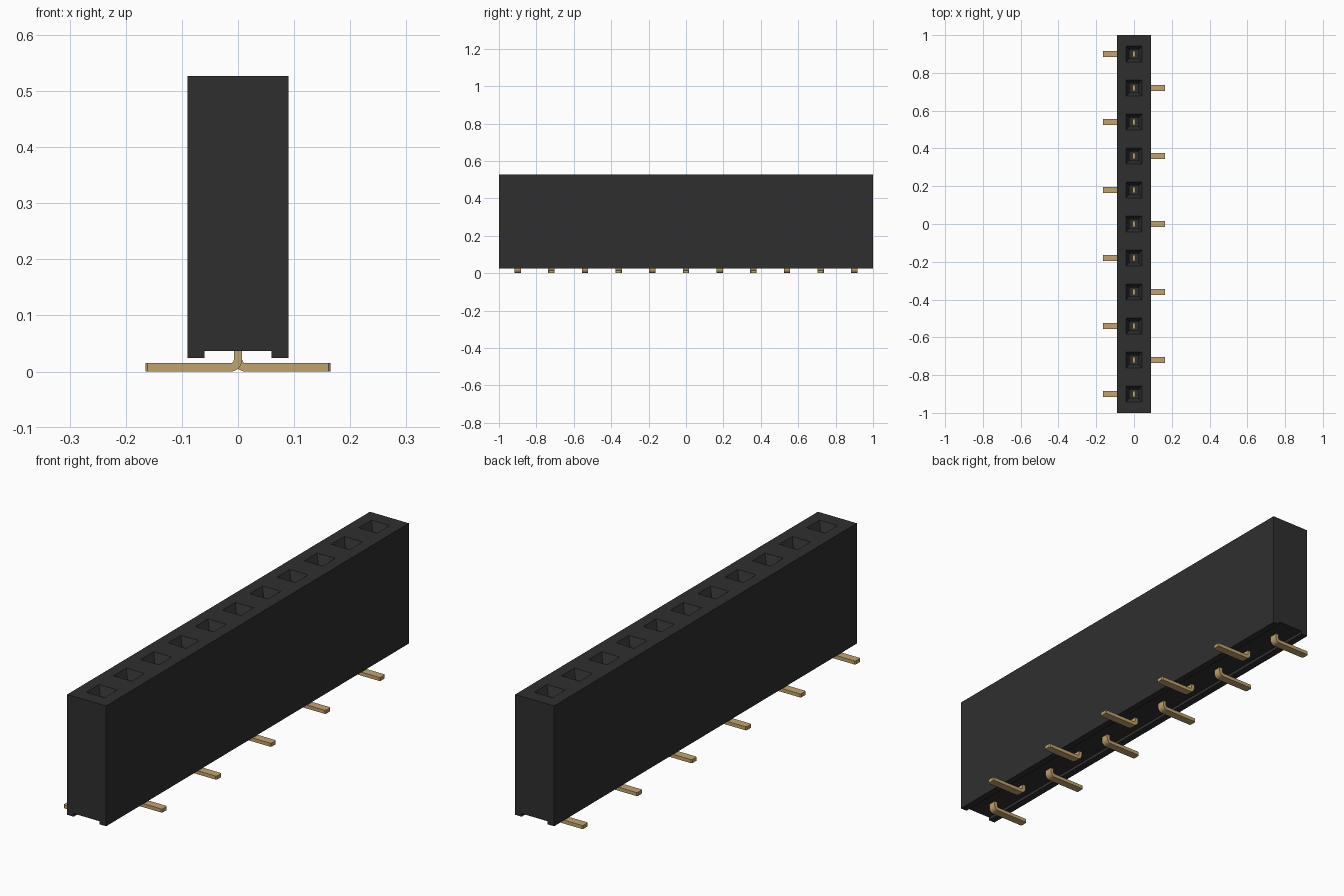
import bpy, bmesh, math

if "Cube" in bpy.data.objects:
    bpy.data.objects.remove(bpy.data.objects["Cube"], do_unlink=True)

COUNT, PITCH = 11, 0.18
CENTRES = [(i - (COUNT - 1) / 2) * PITCH for i in range(COUNT)]
HALF_X, HALF_Y = 0.09, 1.0
BASE, CEILING, TOP = 0.024, 0.037, 0.527


def material(name, colour):
    mat = bpy.data.materials.new(name)
    mat.use_nodes = True
    mat.diffuse_color = (*colour, 1)
    bsdf = mat.node_tree.nodes["Principled BSDF"]
    bsdf.inputs["Base Color"].default_value = (*colour, 1)
    bsdf.inputs["Roughness"].default_value = 0.6
    return mat


def finish(name, bm, mat):
    bmesh.ops.remove_doubles(bm, verts=bm.verts, dist=1e-5)
    bmesh.ops.recalc_face_normals(bm, faces=bm.faces)
    mesh = bpy.data.meshes.new(name)
    bm.to_mesh(mesh)
    bm.free()
    mesh.materials.append(mat)
    obj = bpy.data.objects.new(name, mesh)
    bpy.context.collection.objects.link(obj)
    return obj


def rect(bm, x, y0, y1, z):
    return [bm.verts.new(p) for p in ((-x, y0, z), (x, y0, z), (x, y1, z), (-x, y1, z))]


def bridge(bm, a, b):
    n = len(a)
    for i in range(n):
        j = (i + 1) % n
        bm.faces.new((a[i], a[j], b[j], b[i]))


black = material("black plastic", (0.028, 0.028, 0.028))
gold = material("gold metal", (0.53, 0.37, 0.155))

# Housing: one slice per socket, with a channel along the underside
profile = [(HALF_X, TOP), (HALF_X, BASE), (0.06, BASE), (0.06, CEILING),
           (-0.06, CEILING), (-0.06, BASE), (-HALF_X, BASE), (-HALF_X, TOP)]
bm = bmesh.new()
for i, c in enumerate(CENTRES):
    y0 = -HALF_Y if i == 0 else c - PITCH / 2
    y1 = HALF_Y if i == COUNT - 1 else c + PITCH / 2
    near = [bm.verts.new((x, y0, z)) for x, z in profile]
    far = [bm.verts.new((x, y1, z)) for x, z in profile]
    for k in range(len(profile) - 1):
        bm.faces.new((near[k], near[k + 1], far[k + 1], far[k]))
    if i == 0:
        bm.faces.new(near)
    if i == COUNT - 1:
        bm.faces.new(far)
    # Socket: square mouth, tapered funnel, straight shaft and floor
    rings = [rect(bm, HALF_X, y0, y1, TOP)]
    for r, z in ((0.042, TOP), (0.024, TOP - 0.035), (0.024, 0.10)):
        rings.append(rect(bm, r, c - r, c + r, z))
    for a, b in zip(rings, rings[1:]):
        bridge(bm, a, b)
    bm.faces.new(rings[-1])
finish("housing", bm, black)

# Pins: flat strips bent into feet that alternate left and right
T, W, INNER, REACH = 0.0075, 0.017, 0.006, 0.165
OUTER = INNER + 2 * T
stations = [((-T, 0.30), (T, 0.30), W)]
for k in range(7):
    a = math.pi + k * math.pi / 12
    stations.append(tuple((T + INNER + r * math.cos(a), OUTER + r * math.sin(a))
                          for r in (OUTER, INNER)) + (W,))
stations.append(((REACH - 0.004, 0), (REACH - 0.004, 2 * T), W))
stations.append(((REACH, 0), (REACH, 2 * T), W - 0.004))

for i, c in enumerate(CENTRES):
    side = -1 if i % 2 == 0 else 1
    bm = bmesh.new()
    rings = []
    for (ox, oz), (ix, iz), w in stations:
        rings.append([bm.verts.new(p) for p in (
            (side * ox, c - w, oz), (side * ox, c + w, oz),
            (side * ix, c + w, iz), (side * ix, c - w, iz))])
    for a, b in zip(rings, rings[1:]):
        bridge(bm, a, b)
    bm.faces.new(rings[0])
    bm.faces.new(rings[-1])
    pin = finish(f"pin_{i + 1}", bm, gold)
    bpy.ops.object.select_all(action="DESELECT")
    pin.select_set(True)
    bpy.context.view_layer.objects.active = pin
    bpy.ops.object.shade_smooth_by_angle(angle=math.radians(30))
